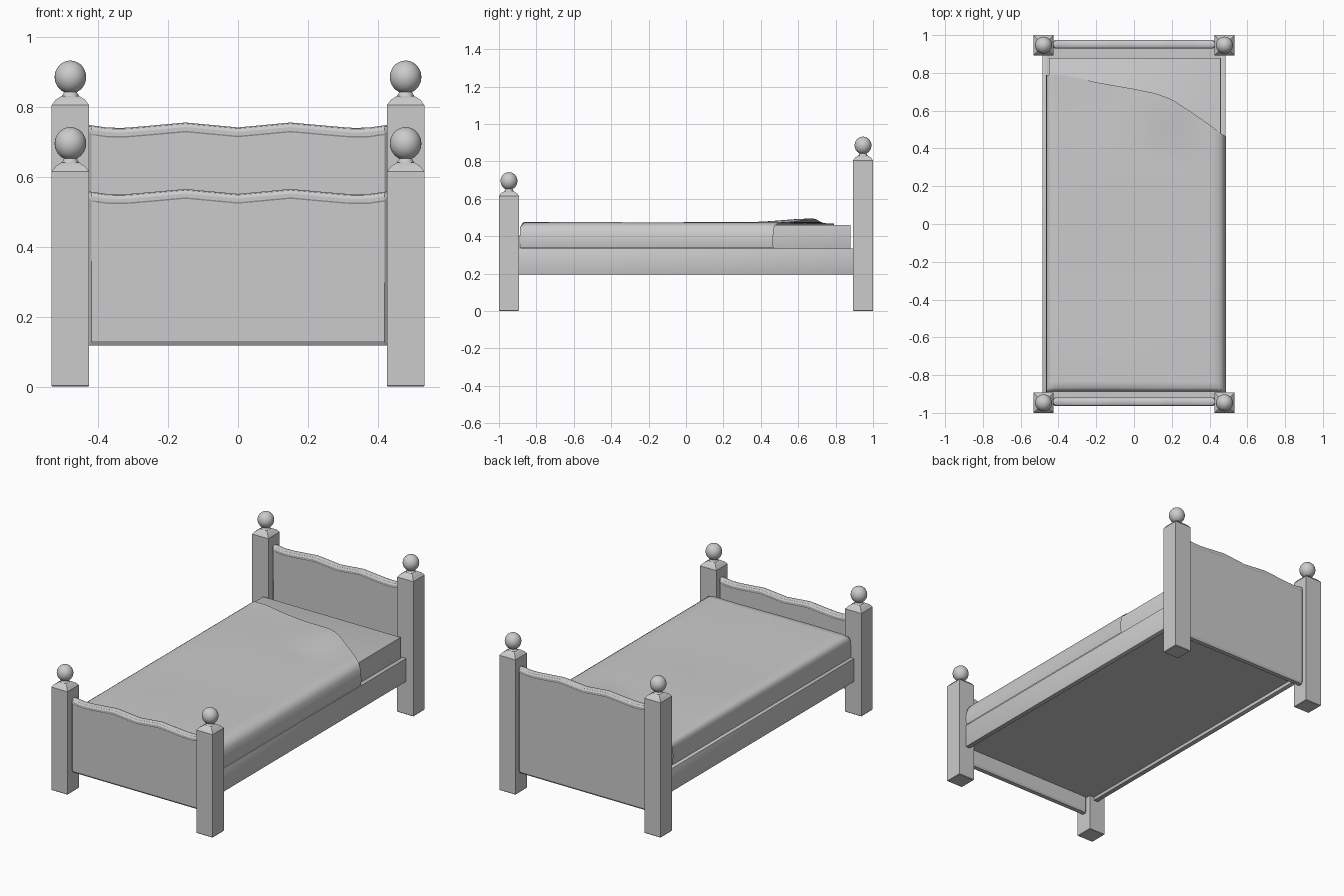
import bpy, bmesh, math

if "Cube" in bpy.data.objects:
    bpy.data.objects.remove(bpy.data.objects["Cube"])


def lerp(pts, x):
    for (a, b), (c, d) in zip(pts, pts[1:]):
        if x <= c:
            return b + (d - b) * max(0, (x - a) / (c - a))
    return pts[-1][1]


def make(name, bm, angle=35):
    bmesh.ops.recalc_face_normals(bm, faces=bm.faces)
    me = bpy.data.meshes.new(name)
    bm.to_mesh(me)
    bm.free()
    ob = bpy.data.objects.new(name, me)
    bpy.context.collection.objects.link(ob)
    bpy.ops.object.select_all(action='DESELECT')
    bpy.context.view_layer.objects.active = ob
    ob.select_set(True)
    bpy.ops.object.shade_smooth_by_angle(angle=math.radians(angle))
    return ob


def skin(bm, rows, closed):
    """Bridge equal-length rows of points; closed rows also get end caps."""
    vs = [[bm.verts.new(p) for p in r] for r in rows]
    n = len(rows[0])
    for a, b in zip(vs, vs[1:]):
        for i in range(n if closed else n - 1):
            j = (i + 1) % n
            bm.faces.new((a[i], a[j], b[j], b[i]))
    if closed:
        bm.faces.new(vs[0])
        bm.faces.new(vs[-1])


def box(name, x0, x1, y0, y1, z0, z1, bevel=0.0):
    bm = bmesh.new()
    bmesh.ops.create_cube(bm, size=1)
    for v in bm.verts:
        v.co = ((x0 + x1) / 2 + v.co.x * (x1 - x0),
                (y0 + y1) / 2 + v.co.y * (y1 - y0),
                (z0 + z1) / 2 + v.co.z * (z1 - z0))
    if bevel:
        bmesh.ops.bevel(bm, geom=bm.edges[:], offset=bevel, segments=2,
                        affect='EDGES', profile=0.5)
    return make(name, bm)


def post(name, cx, cy, h):
    # square post with pyramid top
    bm = bmesh.new()
    sq = ((-1, -1), (1, -1), (1, 1), (-1, 1))
    skin(bm, [[(cx + r * a, cy + r * b, z) for a, b in sq] for r, z in
              ((.051, 0), (.0535, .003), (.0535, h), (.042, h + .015), (.025, h + .026))], True)
    make(name, bm, 25)
    # turned neck and ball
    prof = [(.028, h + .022), (.022, h + .030), (.019, h + .036)]
    prof += [(.045 * math.sin(t), h + .08 - .047 * math.cos(t))
             for t in [.42 + (math.pi - .43) * i / 16 for i in range(17)]]
    bm = bmesh.new()
    skin(bm, [[(cx + r * math.cos(k * math.tau / 32), cy + r * math.sin(k * math.tau / 32), z)
               for k in range(32)] for r, z in prof], True)
    make(name + "_finial", bm, 50)


WAVE = [(0, .741), (.15, .755), (.25, .746), (.32, .740), (.37, .740), (.425, .748)]


def board(name, cy, drop):
    # wavy-topped panel with a rounded bead along the top and eased borders
    bm = bmesh.new()
    xs = [-.428, -.418] + [-.4 + .025 * i for i in range(33)] + [.418, .428]
    rows = []
    for x in xs:
        z = lerp(WAVE, abs(x)) - drop
        w = .013 if abs(x) > .42 else .02
        half = [(w - .007, .118), (w, .130), (w, z - .028), (w + .0025, z - .024),
                (w + .0025, z - .013), (w - .003, z - .004), (w - .011, z)]
        rows.append([(x, cy + a, b) for a, b in half] +
                    [(x, cy - a, b) for a, b in reversed(half)])
    skin(bm, rows, True)
    make(name, bm, 30)


# posts and side rails
for side, s in (("left", -1), ("right", 1)):
    post("foot_post_" + side, s * .479, -.9465, .615)
    post("head_post_" + side, s * .479, .9465, .805)
    x = sorted((s * .455, s * .485))
    box("side_rail_" + side, x[0], x[1], -.91, .91, .195, .335, .004)

# head and foot boards
board("headboard", .951, 0)
board("footboard", -.941, .19)

# base and mattress
box("bed_base", -.46, .46, -.925, .935, .215, .33)
box("mattress", -.45, .46, -.88, .88, .32, .46, .004)

# blanket: cross-section swept along the bed, slanted lifted edge at the head
EDGE = [(-.47, .79), (-.37, .79), (-.2, .75), (0, .715), (.12, .69), (.2, .66),
        (.3, .595), (.4, .525), (.47, .472), (.49, .465)]
cross = [(-.465, .337), (-.466, .40), (-.464, .44), (-.458, .458), (-.445, .467)]
cross += [(-.42 + .028 * i, .470) for i in range(31)]
cross += [(.45, .466), (.468, .456), (.480, .435), (.487, .40), (.488, .36), (.484, .337)]
rows = [[(x, y, min(z, cap)) for x, z in cross] for y, cap in
        ((-.887, .337), (-.889, .40), (-.888, .44), (-.882, .459))]
N = 48
for j in range(N + 1):
    t = j / N
    row = []
    for x, z in cross:
        y = -.868 + t * (lerp(EDGE, x) + .868)
        if z > .469:
            z += .003 + .004 * math.sin(5.5 * y + 3 * x) * math.cos(4 * x - 1.5 * y)
            k = max(0, (t - .78) / .22)
            z += .024 * k * k * (3 - 2 * k) * math.exp(-((x - .16) / .15) ** 2)
            z -= .007 * k * min(1, max(0, -x / .3))
        row.append((x, y, z))
    rows.append(row)
bm = bmesh.new()
skin(bm, rows, False)
bmesh.ops.dissolve_degenerate(bm, dist=1e-5, edges=bm.edges[:])
make("blanket", bm, 70)
